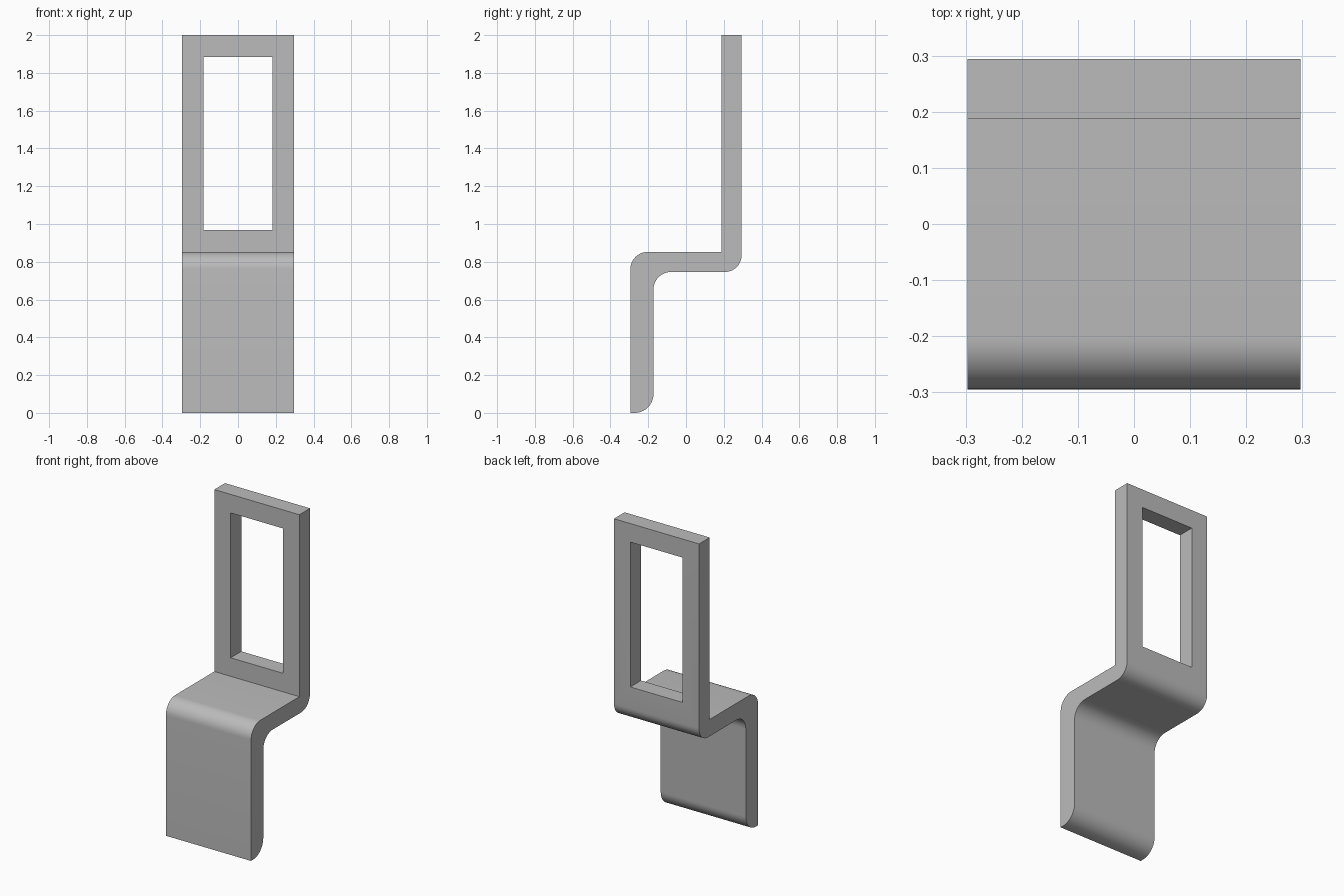
import bpy, bmesh, math
from mathutils import Vector

cube = bpy.data.objects.get("Cube")
if cube:
    bpy.data.objects.remove(cube, do_unlink=True)

HALF_WIDTH = 0.297

grey = bpy.data.materials.new("plain grey")
grey.use_nodes = True
colour = (0.5, 0.5, 0.5, 1)
grey.diffuse_color = colour
grey.node_tree.nodes["Principled BSDF"].inputs["Base Color"].default_value = colour


def rounded(corners, steps=10):
    """Side outline (y, z) with each corner rounded by its own radius."""
    points = []
    for i, (y, z, r) in enumerate(corners):
        p = Vector((y, z))
        if r == 0:
            points.append(p)
            continue
        a = (Vector(corners[i - 1][:2]) - p).normalized()
        b = (Vector(corners[(i + 1) % len(corners)][:2]) - p).normalized()
        centre = p + (a + b) * r
        for k in range(steps + 1):
            t = k / steps * math.pi / 2
            points.append(centre - b * r * math.cos(t) - a * r * math.sin(t))
    return points


# Bent strip: front leg, flat shelf and upright back
outline = rounded([
    (-0.295, 0, 0), (-0.172, 0, 0.1), (-0.172, 0.746, 0.092),
    (0.294, 0.746, 0.088), (0.294, 2, 0), (0.188, 2, 0),
    (0.188, 0.852, 0), (-0.295, 0.852, 0.092),
])
bm = bmesh.new()
side = bm.faces.new([bm.verts.new((-HALF_WIDTH, p.x, p.y)) for p in outline])
extruded = bmesh.ops.extrude_face_region(bm, geom=[side], use_keep_orig=True)
moved = [v for v in extruded["geom"] if isinstance(v, bmesh.types.BMVert)]
bmesh.ops.translate(bm, verts=moved, vec=(2 * HALF_WIDTH, 0, 0))
bmesh.ops.recalc_face_normals(bm, faces=bm.faces)
mesh = bpy.data.meshes.new("bent_bracket")
bm.to_mesh(mesh)
bm.free()
mesh.materials.append(grey)
bracket = bpy.data.objects.new("bent_bracket", mesh)
bpy.context.collection.objects.link(bracket)

# Rectangular window through the upright back
bpy.ops.mesh.primitive_cube_add(size=1, location=(0, 0.24, 1.426))
cutter = bpy.context.object
cutter.name = "window_cutter"
cutter.scale = (0.366, 0.4, 0.914)
cutter.data.materials.append(grey)
cutter.hide_render = True

cut = bracket.modifiers.new("window", 'BOOLEAN')
cut.operation = 'DIFFERENCE'
cut.solver = 'EXACT'
cut.object = cutter

bpy.ops.object.select_all(action='DESELECT')
bracket.select_set(True)
bpy.context.view_layer.objects.active = bracket
bpy.ops.object.modifier_apply(modifier=cut.name)
bpy.data.objects.remove(cutter, do_unlink=True)
bpy.ops.object.shade_smooth_by_angle(angle=math.radians(30))
